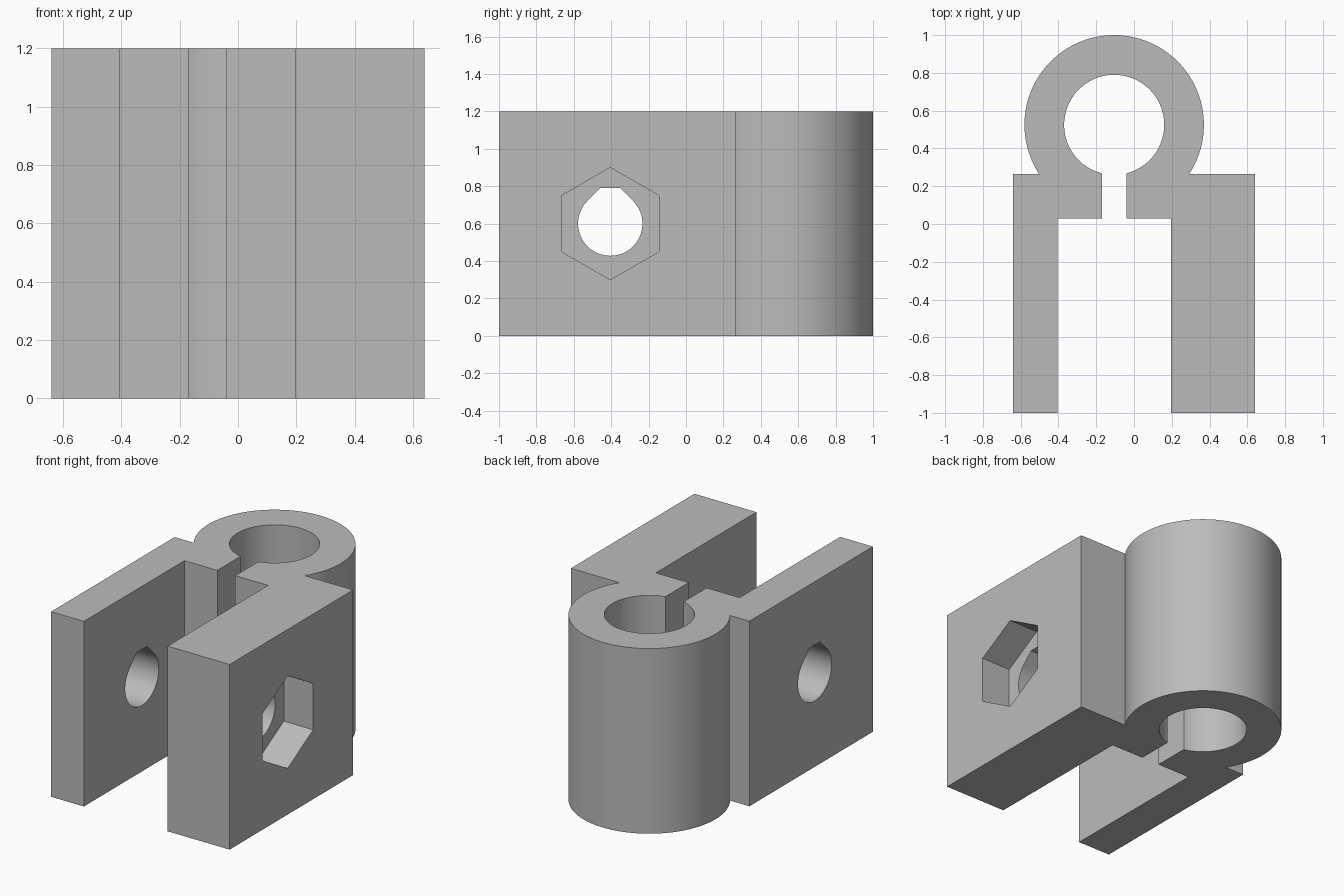
import bpy, bmesh
from math import sin, cos, acos, asin, sqrt, pi, radians
from mathutils import Vector

cube = bpy.data.objects.get("Cube")
if cube:
    bpy.data.objects.remove(cube, do_unlink=True)

grey = bpy.data.materials.new("plain_grey")
grey.use_nodes = True
colour = (0.5, 0.5, 0.5, 1)
grey.diffuse_color = colour
grey.node_tree.nodes["Principled BSDF"].inputs["Base Color"].default_value = colour


def arc(cx, cy, r, start, end, steps):
    """Points along a circular arc, both ends included."""
    return [(cx + r * cos(start + (end - start) * i / steps),
             cy + r * sin(start + (end - start) * i / steps)) for i in range(steps + 1)]


def prism(name, outline, offset):
    """Extrude a closed outline of 3D points along offset."""
    bm = bmesh.new()
    face = bm.faces.new([bm.verts.new(p) for p in outline])
    out = bmesh.ops.extrude_face_region(bm, geom=[face])
    verts = [v for v in out["geom"] if isinstance(v, bmesh.types.BMVert)]
    bmesh.ops.translate(bm, verts=verts, vec=Vector(offset))
    bmesh.ops.recalc_face_normals(bm, faces=bm.faces)
    mesh = bpy.data.meshes.new(name)
    bm.to_mesh(mesh)
    bm.free()
    mesh.materials.append(grey)
    obj = bpy.data.objects.new(name, mesh)
    bpy.context.collection.objects.link(obj)
    return obj


# Clamp body: split ring, shoulders and two unequal arms in one profile
height = 1.2
cx, cy, outer, inner = -0.105, 0.525, 0.475, 0.265
left, right, front = -0.64, 0.64, -1.0
arm_l, arm_r = -0.405, 0.195
shoulder, web, slot = 0.265, 0.03, 0.064

a_out = asin((cy - shoulder) / outer)
a_in = acos(slot / inner)
profile = arc(cx, cy, outer, -a_out, pi + a_out, 96)
profile += [(left, shoulder), (left, front), (arm_l, front), (arm_l, web), (cx - slot, web)]
profile += arc(cx, cy, inner, pi + a_in, -a_in, 72)
profile += [(cx + slot, web), (arm_r, web), (arm_r, front), (right, front), (right, shoulder)]
clamp = prism("clamp_body", [(x, y, 0) for x, y in profile], (0, 0, height))

# Bolt hole: round with a 45 degree roof cut flat at the top
by, bz, r, roof = -0.405, 0.6, 0.172, 0.19
half = r * sqrt(2) - roof
hole = arc(by, bz, r, radians(135), radians(405), 48)
hole += [(by + half, bz + roof), (by - half, bz + roof)]
bolt_cutter = prism("bolt_hole_cutter", [(-0.8, y, z) for y, z in hole], (1.6, 0, 0))

# Hexagonal nut pocket in the thicker arm
hexagon = arc(by, bz, 0.3, pi / 2, pi / 2 + 2 * pi, 6)[:-1]
nut_cutter = prism("nut_pocket_cutter", [(0.43, y, z) for y, z in hexagon], (0.4, 0, 0))

bpy.ops.object.select_all(action="DESELECT")
clamp.select_set(True)
bpy.context.view_layer.objects.active = clamp
for cutter in (bolt_cutter, nut_cutter):
    cutter.hide_render = True
    mod = clamp.modifiers.new(cutter.name, "BOOLEAN")
    mod.operation = "DIFFERENCE"
    mod.solver = "EXACT"
    mod.object = cutter
    bpy.ops.object.modifier_apply(modifier=mod.name)
    bpy.data.objects.remove(cutter, do_unlink=True)

bpy.ops.object.shade_smooth_by_angle(angle=radians(25))
